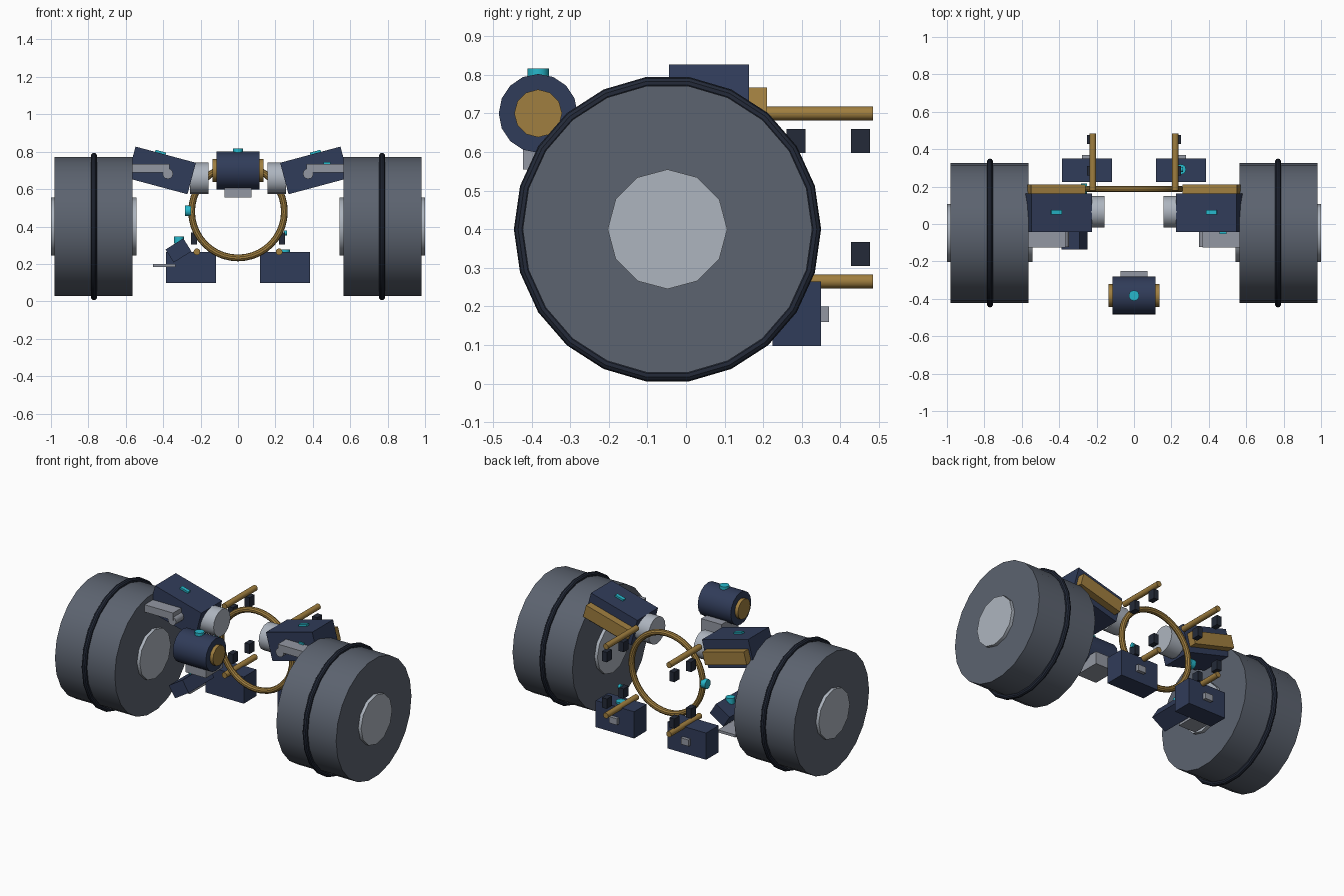
import bpy, math
from mathutils import Matrix, Vector

if "Cube" in bpy.data.objects:
    bpy.data.objects.remove(bpy.data.objects["Cube"])


def material(name, r, g, b):
    m = bpy.data.materials.new(name)
    m.diffuse_color = (r, g, b, 1)
    m.use_nodes = True
    m.node_tree.nodes["Principled BSDF"].inputs["Base Color"].default_value = m.diffuse_color
    return m


NAVY = material("navy", .03, .045, .10)
GOLD = material("gold", .35, .21, .05)
TEAL = material("teal", .02, .48, .60)
PALE = material("pale_grey", .42, .46, .52)
PLATE = material("plate_grey", .29, .31, .36)
DRUM = material("drum_grey", .107, .125, .16)
DARK = material("dark", .017, .023, .04)


def finish(name, mat, smooth=False):
    ob = bpy.context.object
    ob.name = name
    ob.data.materials.append(mat)
    if smooth:
        bpy.ops.object.shade_smooth_by_angle(angle=math.radians(35))
    return ob


def box(name, centre, size, mat, tilt=0):
    """Box turned about the y axis by tilt degrees."""
    bpy.ops.mesh.primitive_cube_add(size=1)
    ob = finish(name, mat)
    ob.data.transform(Matrix.Translation(centre)
                      @ Matrix.Rotation(math.radians(tilt), 4, 'Y')
                      @ Matrix.Diagonal((*size, 1)))
    return ob


def rod(name, start, end, r, mat, sides=16, spin=0):
    """Cylinder between two points."""
    a, b = Vector(start), Vector(end)
    bpy.ops.mesh.primitive_cylinder_add(vertices=sides, radius=r, depth=(b - a).length)
    ob = finish(name, mat, True)
    ob.data.transform(Matrix.Translation((a + b) / 2)
                      @ (b - a).to_track_quat('Z', 'Y').to_matrix().to_4x4()
                      @ Matrix.Rotation(math.radians(spin), 4, 'Z'))
    return ob


def ring(name, centre, axis, major, minor, mat, n):
    bpy.ops.mesh.primitive_torus_add(major_radius=major, minor_radius=minor,
                                     major_segments=n, minor_segments=10)
    ob = finish(name, mat, True)
    turn = Matrix.Rotation(math.pi / 2, 4, 'Y' if axis == 'X' else 'X')
    if axis == 'X':  # start on the y axis
        turn = turn @ Matrix.Rotation(math.pi / 2, 4, 'Z')
    ob.data.transform(Matrix.Translation(centre) @ turn)
    return ob


for side, s in (("left", -1), ("right", 1)):
    # Big side drums with band and hub
    wy, wz = -.048, .4
    rod(f"drum_{side}", (s * .563, wy, wz), (s * .98, wy, wz), .375, DRUM, 22, 90 * 0)
    d = bpy.context.object.data
    # put a drum corner on the horizontal, whatever the axis tracking gave
    off = min((abs(v.co.z - wz) for v in d.vertices))
    if off > .01:
        c = Matrix.Translation((0, wy, wz))
        d.transform(c @ Matrix.Rotation(math.pi / 22, 4, 'X') @ c.inverted())
    ring(f"drum_band_{side}", (s * .77, wy, wz), 'X', .382, .016, DARK, 22)
    rod(f"drum_hub_{side}", (s * .543, wy, wz), (s * 1.0, wy, wz), .155, PALE, 12)

    # Tilted upper pods with rear bar, collar and front shelf
    t = -s * 15
    box(f"upper_pod_{side}", (s * .409, .06, .70), (.334, .207, .174), NAVY, t)
    box(f"pod_rear_bar_{side}", (s * .415, .18, .69), (.30, .06, .08), GOLD, t)
    box(f"pod_top_light_{side}", (s * .415, .064, .793), (.058, .024, .02), TEAL, t)
    rod(f"pod_collar_{side}", (s * .257, .065, .658), (s * .157, .065, .658), .084, PALE, 16)
    box(f"pod_shelf_{side}", (s * .465, -.083, .712), (.2, .085, .046), PLATE)
    rod(f"shelf_pin_{side}", (s * .375, -.122, .682), (s * .375, -.04, .682), .028, PLATE, 12)

    # Rear lower boxes with latches
    box(f"lower_box_{side}", (s * .251, .287, .181), (.268, .125, .168), NAVY)
    box(f"lower_box_latch_{side}", (s * .25, .357, .18), (.055, .026, .04), PLATE)

    # Rear rods and small dark blocks
    for level, rz, bz in (("lower", .265, .336), ("upper", .70, .629)):
        rod(f"rear_rod_{level}_{side}", (s * .22, .178, rz), (s * .22, .485, rz), .018, GOLD, 12)
        for place, by in (("front", .285), ("rear", .452)):
            box(f"block_{level}_{place}_{side}", (s * .235, by, bz), (.034, .05, .062), DARK)

# Central hoop
ring("hoop", (0, .187, .48), 'Y', .248, .018, GOLD, 40)
rod("hoop_light", (-.283, .187, .484), (-.25, .187, .484), .029, TEAL, 12)

# Front canister with end caps, top light and mount
cy, cz = -.383, .70
rod("canister", (-.115, cy, cz), (.115, cy, cz), .102, NAVY, 16)
rod("canister_caps", (-.137, cy, cz), (.137, cy, cz), .062, GOLD, 12)
rod("canister_light", (0, cy, .78), (0, cy, .816), .028, TEAL, 12)
box("canister_mount", (0, -.337, .595), (.142, .17, .08), PLATE)

# Small tilted pod low on the left with its shelf
box("small_pod", (-.318, -.008, .272), (.112, .255, .082), NAVY, -32)
rod("small_pod_light", (-.316, .01, .31), (-.316, .01, .346), .027, TEAL, 12)
box("small_pod_shelf", (-.395, .08, .192), (.12, .16, .016), PLATE)

# Extra lights on the right
rod("lower_box_light", (.25, .292, .255), (.25, .292, .277), .028, TEAL, 12)
rod("block_light", (.245, .292, .366), (.262, .292, .366), .014, TEAL, 12)
box("shelf_light", (.476, -.047, .739), (.036, .012, .012), TEAL)
